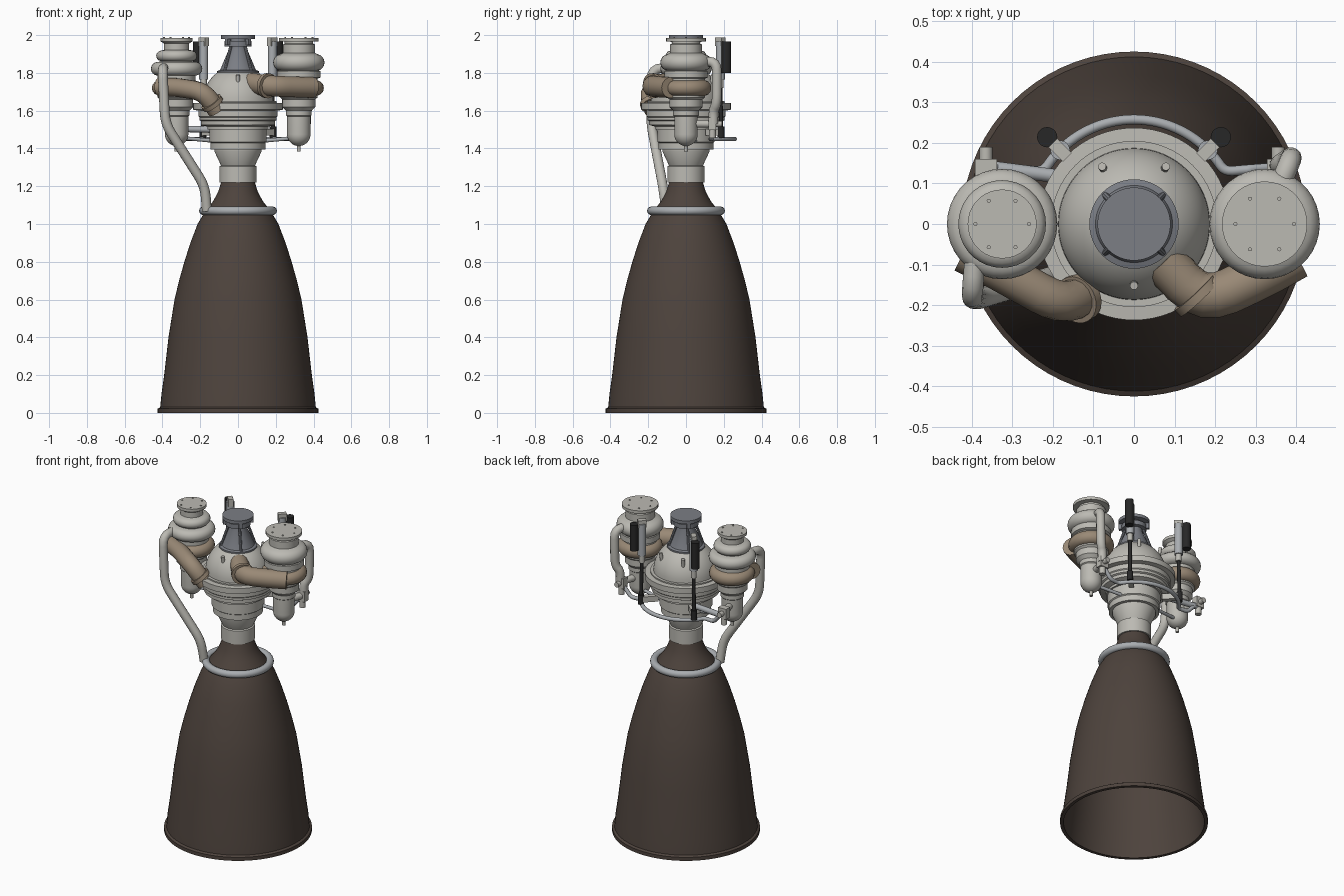
import bpy, bmesh
from math import pi, sin, cos, radians
from mathutils import Vector

if "Cube" in bpy.data.objects:
    bpy.data.objects.remove(bpy.data.objects["Cube"])


def mat(name, c):
    m = bpy.data.materials.new(name)
    m.diffuse_color = (*c, 1)
    m.use_nodes = True
    m.node_tree.nodes["Principled BSDF"].inputs["Base Color"].default_value = m.diffuse_color
    return m


BELL = mat("bell_brown", (0.075, 0.056, 0.046))
CREAM = mat("cast_metal", (0.50, 0.49, 0.45))
DUCT = mat("duct_tan", (0.32, 0.25, 0.18))
STEEL = mat("steel", (0.40, 0.42, 0.44))
DARK = mat("mount_grey", (0.20, 0.21, 0.235))
BLACK = mat("black", (0.02, 0.02, 0.02))


def finish(ob, m, angle=32):
    ob.data.materials.append(m)
    bpy.ops.object.select_all(action='DESELECT')
    ob.select_set(True)
    bpy.context.view_layer.objects.active = ob
    bpy.ops.object.shade_smooth_by_angle(angle=radians(angle))
    return ob


def from_bm(name, bm, m):
    bmesh.ops.remove_doubles(bm, verts=bm.verts, dist=1e-5)
    bmesh.ops.recalc_face_normals(bm, faces=bm.faces)
    me = bpy.data.meshes.new(name)
    bm.to_mesh(me)
    bm.free()
    ob = bpy.data.objects.new(name, me)
    bpy.context.collection.objects.link(ob)
    return finish(ob, m)


def lathe(name, prof, m, at=(0, 0), n=48):
    """Revolve (radius, z) points about a vertical axis."""
    bm = bmesh.new()
    vs = [bm.verts.new((at[0] + r, at[1], z)) for r, z in prof]
    es = [bm.edges.new(p) for p in zip(vs, vs[1:])]
    bmesh.ops.spin(bm, geom=vs + es, cent=(at[0], at[1], 0), axis=(0, 0, 1),
                   angle=2 * pi, steps=n, use_merge=False)
    return from_bm(name, bm, m)


def rod(name, a, b, r, m, r2=None, n=20):
    """Straight cylinder or cone between two points."""
    a, b = Vector(a), Vector(b)
    bpy.ops.mesh.primitive_cone_add(vertices=n, radius1=r, radius2=r if r2 is None else r2,
                                    depth=(b - a).length, location=(a + b) / 2)
    ob = bpy.context.object
    ob.name = name
    ob.rotation_euler = (b - a).to_track_quat('Z', 'Y').to_euler()
    return finish(ob, m)


def box(name, at, size, m, rz=0):
    bpy.ops.mesh.primitive_cube_add(size=1, location=at, rotation=(0, 0, rz))
    ob = bpy.context.object
    ob.name = name
    ob.scale = size
    return finish(ob, m)


def tube(name, pts, r, m, bend=0.05, radii=None):
    """Swept pipe with rounded corners."""
    pts = [Vector(p) for p in pts]
    out = [pts[0]]
    for a, p, b in zip(pts, pts[1:], pts[2:]):
        da, db = a - p, b - p
        s = p + da.normalized() * min(bend, da.length * .48)
        e = p + db.normalized() * min(bend, db.length * .48)
        for t in ((0, .25, .5, .75, 1) if bend else ()):
            out.append(s.lerp(p, t).lerp(p.lerp(e, t), t))
        if not bend:
            out.append(p)
    out.append(pts[-1])
    cu = bpy.data.curves.new(name, 'CURVE')
    cu.dimensions = '3D'
    cu.bevel_depth, cu.bevel_resolution, cu.use_fill_caps = r, 5, True
    sp = cu.splines.new('POLY')
    sp.points.add(len(out) - 1)
    for i, p in enumerate(out):
        sp.points[i].co = (*p, 1)
        sp.points[i].radius = radii[i] if radii else 1
    ob = bpy.data.objects.new(name, cu)
    bpy.context.collection.objects.link(ob)
    bpy.ops.object.select_all(action='DESELECT')
    ob.select_set(True)
    bpy.context.view_layer.objects.active = ob
    bpy.ops.object.convert(target='MESH')
    return finish(bpy.context.object, m, 40)


def ball(r, z, a0, a1, n=8, base=0.0):
    """Arc of profile points, angles in degrees."""
    return [(base + r * cos(radians(a0 + (a1 - a0) * i / n)),
             z + r * sin(radians(a0 + (a1 - a0) * i / n))) for i in range(n + 1)]


# Bell nozzle: outer wall, then the inner wall back down to the lip
outer = [(.412, .03), (.405, .1), (.391, .2), (.368, .4), (.336, .6), (.312, .7), (.284, .8),
         (.252, .9), (.214, 1.0), (.172, 1.07), (.132, 1.12), (.105, 1.17), (.088, 1.225)]
inner = [(r - .01, z) for r, z in reversed(outer)]
lathe("bell_nozzle", [(.425, 0), (.425, .022), (.412, .03)] + outer[1:] + inner + [(.405, 0), (.425, 0)], BELL, n=72)
lathe("bell_manifold_ring", ball(.022, 1.07, 0, 360, 14, base=.184), STEEL, n=56)

# Combustion chamber stack with dome
lathe("chamber", [(0, 1.22), (.098, 1.22), (.098, 1.305), (.09, 1.31), (.125, 1.385), (.125, 1.395),
                  (.145, 1.395), (.145, 1.43), (.152, 1.435), (.152, 1.50), (.162, 1.50), (.162, 1.515),
                  (.195, 1.525), (.195, 1.545), (.205, 1.55), (.205, 1.565), (.21, 1.57), (.21, 1.60),
                  (.237, 1.605), (.237, 1.64), (.205, 1.642), (.205, 1.65), (.187, 1.65)]
      + ball(.187, 1.65, 0, 90, 14), CREAM, n=64)
for i, (x, y) in enumerate([(-.075, .135), (.075, .135), (0, -.145)]):
    rod(f"dome_stud_{i}", (x, y, 1.74), (x * 1.05, y * 1.05, 1.79), .01, CREAM, n=12)

# Gimbal mount on top
lathe("gimbal_cone", [(0, 1.79), (.11, 1.79), (.11, 1.81), (.095, 1.815), (.048, 1.925), (.048, 1.94),
                      (.072, 1.94), (.072, 1.968), (.055, 1.97), (.055, 1.98), (.09, 1.98), (.09, 2.0), (0, 2.0)], DARK)
for i in range(4):
    a = pi / 4 + i * pi / 2
    rod(f"gimbal_rib_{i}", (.1 * cos(a), .1 * sin(a), 1.81), (.055 * cos(a), .055 * sin(a), 1.94), .008, DARK, n=8)
    box(f"gimbal_lug_{i}", (.075 * cos(a), .075 * sin(a), 1.965), (.025, .02, .035), DARK, a)

# Turbopumps: flange, bulges and domed lower housing
low = [(0, 1.385), (.01, 1.385), (.01, 1.412)] + ball(.062, 1.475, -80, 0) + [
    (.062, 1.57), (.068, 1.575), (.068, 1.6), (.088, 1.62), (.088, 1.66), (.1, 1.67), (.1, 1.77)]
right_top = [(.115, 1.775), (.115, 1.81), (.09, 1.815)] + ball(.045, 1.855, -80, 80, 8, .091) + [
    (.085, 1.905), (.085, 1.95), (.075, 1.955), (.075, 1.965), (.105, 1.967), (.105, 1.985), (0, 1.985)]
left_top = [(.1, 1.785)] + ball(.036, 1.822, -80, 80, 8, .1) + [(.085, 1.86)] + ball(
    .028, 1.89, -80, 80, 6, .08) + [(.066, 1.922), (.066, 1.955), (.085, 1.967), (.085, 1.985), (0, 1.985)]
for side, x, top, br in (("left", -.325, left_top, .066), ("right", .322, right_top, .072)):
    lathe(side + "_turbopump", low + top, CREAM, (x, 0), 36)
    for i in range(6):
        a = i * pi / 3
        p = (x + br * cos(a), br * sin(a))
        rod(f"{side}_pump_bolt_{i}", (*p, 1.98), (*p, 1.989), .005, CREAM, n=8)
    # Spiral volute that widens toward the duct
    ang = [radians(-100 + 340 * i / 24) for i in range(25)]
    path = [(x + .092 * cos(a), .092 * sin(a), 1.72) for a in ang]
    tube(side + "_volute", path, .043, DUCT, 0, [1 - .25 * abs(i - 12) / 24 for i in range(25)])

# Propellant ducts with end flanges
tube("right_duct", [(.40, -.08, 1.722), (.32, -.125, 1.725), (.17, -.195, 1.73), (.07, -.09, 1.745)], .056, DUCT, .07)
rod("right_duct_flange", (.163, -.183, 1.731), (.148, -.167, 1.733), .066, DUCT, n=28)
tube("left_duct", [(-.42, -.07, 1.725), (-.33, -.115, 1.725), (-.18, -.2, 1.70), (-.11, -.17, 1.60)], .05, DUCT, .06)
rod("left_duct_flange", (-.143, -.187, 1.648), (-.13, -.18, 1.63), .06, DUCT, n=28)

# Exhaust line down to the bell ring
tube("exhaust_pipe", [(-.39, -.07, 1.825), (-.40, -.182, 1.825), (-.385, -.185, 1.53),
                      (-.175, -.122, 1.20), (-.165, -.105, 1.07)], .026, CREAM, .06)

# Rear pipe of the right pump with its valve
tube("right_rear_pipe", [(.35, .07, 1.86), (.388, .163, 1.86), (.385, .163, 1.64), (.36, .145, 1.60),
                         (.36, .145, 1.53)], .026, CREAM)

# Valve boxes and the feed line around the back
for side, x in (("left", -.365), ("right", .355)):
    s = 1 if x > 0 else -1
    box(side + "_valve", (x, .14, 1.53), (.055, .04, .065), CREAM)
    rod(side + "_valve_cap", (x, .14, 1.50), (x, .14, 1.455), .018, CREAM)
    rod(side + "_valve_stub", (x, .14, 1.53), (x, .19, 1.53), .016, CREAM)
    rod(side + "_valve_link", (x, .14, 1.53), (x - s * .03, .03, 1.53), .02, CREAM)
arc = [(.258 * cos(radians(a)), .258 * sin(radians(a)), 1.45) for a in range(30, 151, 8)]
tube("feed_line", [(.35, .14, 1.52), (.29, .135, 1.45)] + arc + [(-.29, .135, 1.45), (-.35, .14, 1.52)], .012, STEEL, .02)
rod("left_cross_pipe", (-.36, .14, 1.505), (-.13, .11, 1.50), .017, STEEL)
for s, side in ((-1, "left"), (1, "right")):
    rod(side + "_pump_strut", (s * .29, .02, 1.455), (s * .13, .05, 1.44), .01, STEEL)

# Gimbal actuators at the rear corners
for s, side in ((-1, "left"), (1, "right")):
    def P(d, z):
        return (s * d, d, z)
    rod(side + "_actuator_body", P(.182, 1.765), P(.182, 1.965), .024, STEEL)
    box(side + "_actuator_head", P(.182, 1.965), (.05, .03, .045), CREAM, s * pi / 4)
    rod(side + "_actuator_motor", P(.214, 1.80), P(.214, 1.965), .025, BLACK)
    rod(side + "_actuator_neck", P(.182, 1.72), P(.182, 1.765), .017, CREAM)
    rod(side + "_actuator_rod", P(.182, 1.73), P(.186, 1.48), .011, BLACK)
    rod(side + "_actuator_foot", P(.186, 1.515), P(.186, 1.455), .018, BLACK)
    box(side + "_actuator_bracket", P(.15, 1.485), (.10, .03, .035), CREAM, s * pi / 4 if s > 0 else 3 * pi / 4)
